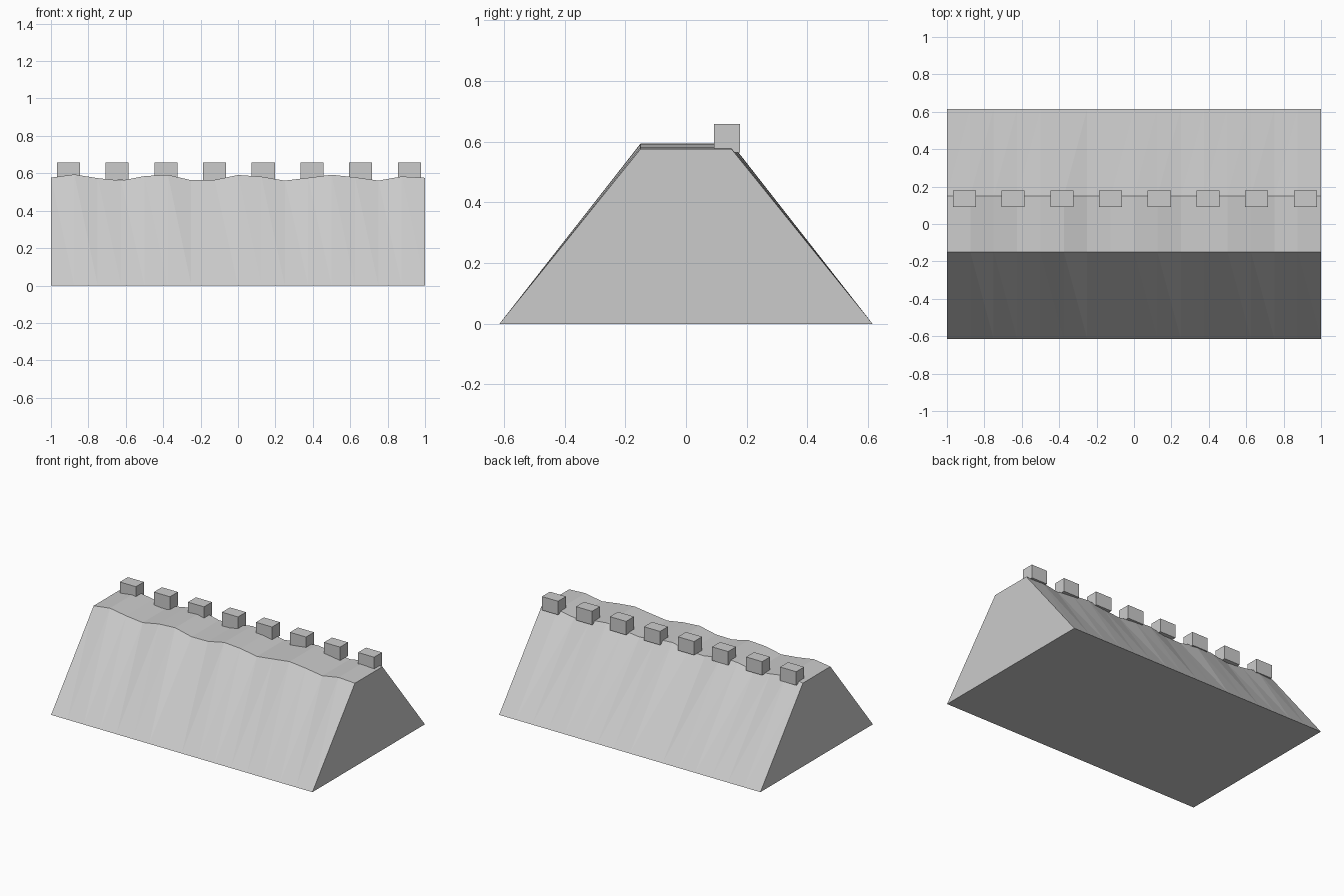
import bpy, bmesh

if "Cube" in bpy.data.objects:
    bpy.data.objects.remove(bpy.data.objects["Cube"])

def material(name, c):
    m = bpy.data.materials.new(name)
    m.diffuse_color = (c, c, c, 1)
    m.use_nodes = True
    m.node_tree.nodes["Principled BSDF"].inputs["Base Color"].default_value = m.diffuse_color
    return m

stone = material("pale_grey", 0.6)

def finish(name, bm):
    bmesh.ops.recalc_face_normals(bm, faces=bm.faces)
    me = bpy.data.meshes.new(name)
    bm.to_mesh(me)
    bm.free()
    me.materials.append(stone)
    ob = bpy.data.objects.new(name, me)
    bpy.context.collection.objects.link(ob)

# Embankment: trapezoid cross-section swept along x with an uneven crest
crest = [.577, .594, .574, .561, .585, .592, .563, .565, .591,
         .582, .561, .576, .592, .579, .561, .583, .576]
bm = bmesh.new()
rings = []
for i, h in enumerate(crest):
    x = -1 + i * 0.125
    rings.append([bm.verts.new((x, y, z)) for y, z in
                  [(-.615, 0), (-.15, h), (.15, h), (.615, 0)]])
for a, b in zip(rings, rings[1:]):
    for k in range(4):
        n = (k + 1) % 4
        # the diagonal on the slopes runs from the left crest to the right foot
        if k == 0:
            bm.faces.new((a[0], b[0], a[1]))
            bm.faces.new((b[0], b[1], a[1]))
        elif k == 2:
            bm.faces.new((a[2], b[2], b[3]))
            bm.faces.new((a[2], b[3], a[3]))
        else:
            bm.faces.new((a[k], b[k], b[n], a[n]))
bm.faces.new(rings[0])
bm.faces.new(rings[-1])
finish("embankment", bm)

# Row of blocks along the back edge of the crest
for i in range(8):
    bm = bmesh.new()
    bmesh.ops.create_cube(bm, size=1)
    bmesh.ops.scale(bm, vec=(.123, .087, .094), verts=bm.verts)
    bmesh.ops.translate(bm, vec=(-.907 + .2605 * i, .135, .611), verts=bm.verts)
    finish(f"parapet_block_{i + 1}", bm)
